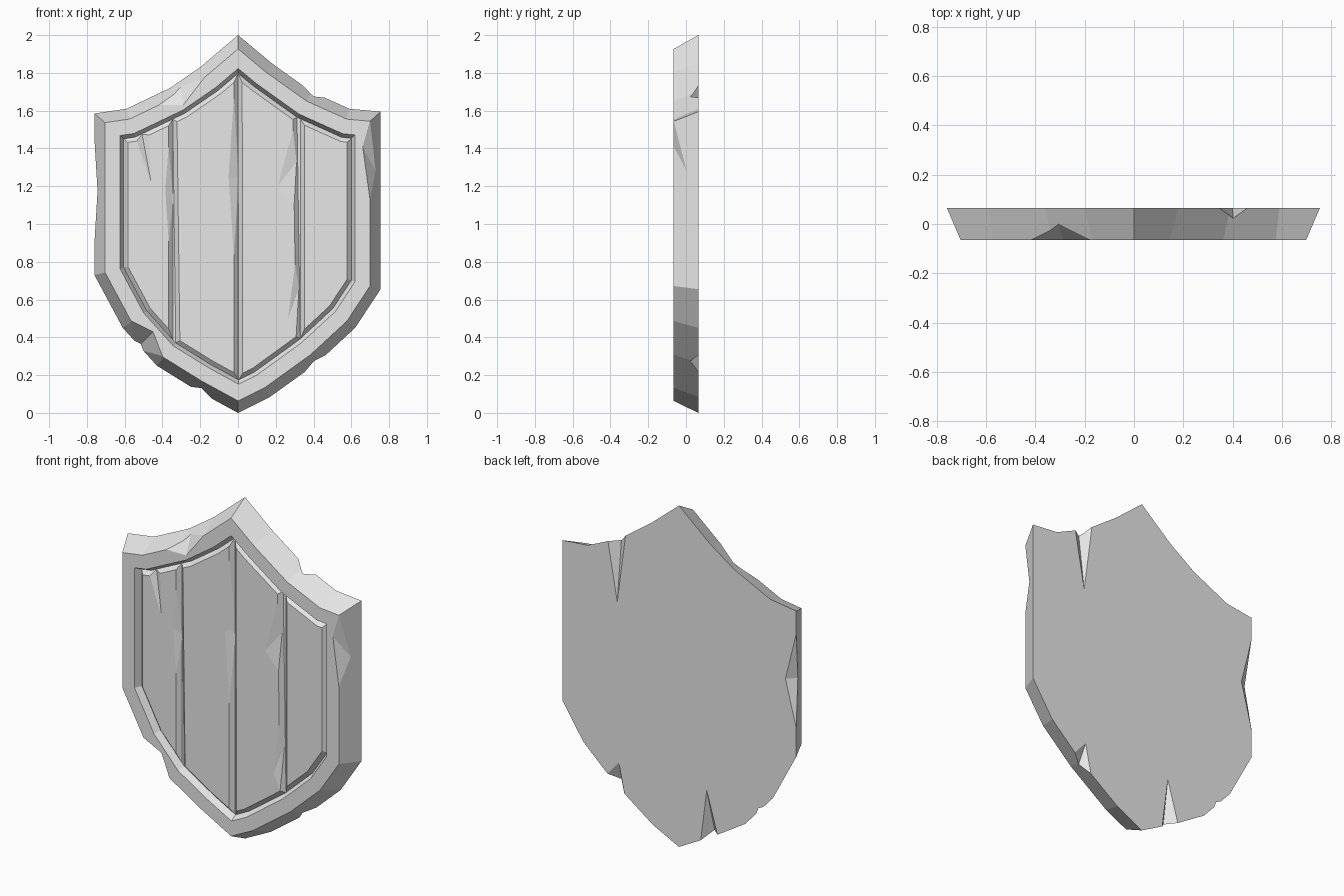
import bpy
import bmesh
from mathutils import Vector

start_cube = bpy.data.objects.get("Cube")
if start_cube:
    bpy.data.objects.remove(start_cube, do_unlink=True)

BACK, FRONT, FLOOR, PLANK = 0.065, -0.065, -0.027, -0.05

stone = bpy.data.materials.new("plain grey")
stone.use_nodes = True
grey = (0.8, 0.8, 0.8, 1)
stone.diffuse_color = grey
stone.node_tree.nodes["Principled BSDF"].inputs["Base Color"].default_value = grey


def inset(points, distance):
    """Mitred inset of a clockwise outline."""
    result = []
    for i, point in enumerate(points):
        before = (point - points[i - 1]).normalized()
        after = (points[(i + 1) % len(points)] - point).normalized()
        n1 = Vector((before.y, -before.x))
        n2 = Vector((after.y, -after.x))
        result.append(point + (n1 + n2) * distance / (1 + n1.dot(n2)))
    return result


def clip(points, limit, side):
    """Keep the part of an outline on one side of a vertical line."""
    kept = []
    for i, point in enumerate(points):
        last = points[i - 1]
        d_last, d = (last.x - limit) * side, (point.x - limit) * side
        if d_last * d < 0:
            kept.append(last.lerp(point, d_last / (d_last - d)))
        if d >= 0:
            kept.append(point)
    return [p for i, p in enumerate(kept) if (p - kept[i - 1]).length > 0.025]


def make_object(name, bm):
    bmesh.ops.recalc_face_normals(bm, faces=bm.faces[:])
    mesh = bpy.data.meshes.new(name)
    bm.to_mesh(mesh)
    bm.free()
    mesh.materials.append(stone)
    obj = bpy.data.objects.new(name, mesh)
    bpy.context.collection.objects.link(obj)
    return obj


def loft(name, *rings):
    """Closed solid through matching outlines, each at its own depth."""
    bm = bmesh.new()
    loops = [[bm.verts.new((p.x, y, p.y)) for p in ring] for ring, y in rings]
    for low, high in zip(loops, loops[1:]):
        for i in range(len(low)):
            bm.faces.new((low[i - 1], low[i], high[i], high[i - 1]))
    bm.faces.new(loops[0])
    bm.faces.new(loops[-1])
    return make_object(name, bm)


def chip(obj, surface, depth, apex, left, right):
    """Cut a tapering notch that opens from the apex towards the edge."""
    apex, left, right = Vector(apex), Vector(left), Vector(right)
    reach = 2.5
    middle = (left + right) / 2
    inward = depth if surface < 0 else -depth
    bm = bmesh.new()
    bm.verts.new((apex.x, surface, apex.y))
    for target, push in ((left, 0), (right, 0), (middle, inward), (middle, -inward)):
        p = apex + (target - apex) * reach
        bm.verts.new((p.x, surface + push * reach, p.y))
    bmesh.ops.convex_hull(bm, input=bm.verts[:])
    cutter = make_object("chip_cutter", bm)
    cutter.hide_render = True
    modifier = obj.modifiers.new("chip", 'BOOLEAN')
    modifier.operation = 'DIFFERENCE'
    modifier.solver = 'EXACT'
    modifier.object = cutter
    graph = bpy.context.evaluated_depsgraph_get()
    result = bpy.data.meshes.new_from_object(obj.evaluated_get(graph))
    obj.modifiers.clear()
    obj.data = result
    bpy.data.objects.remove(cutter, do_unlink=True)


# Shield outline, clockwise from the top point
outline = [Vector(p) for p in (
    (0, 2), (0.18, 1.85), (0.39, 1.7), (0.59, 1.61), (0.755, 1.595),
    (0.755, 0.655), (0.62, 0.45), (0.42, 0.265), (0.17, 0.085), (0, 0),
    (-0.22, 0.12), (-0.43, 0.25), (-0.61, 0.45), (-0.76, 0.73),
    (-0.76, 1.585), (-0.59, 1.61), (-0.36, 1.72), (-0.2, 1.83))]
bed = inset(outline, 0.155)

# Body with sloping sides, a flat rim and a sunken bed
frame = loft("shield_frame", (outline, BACK), (inset(outline, 0.056), FRONT),
             (inset(outline, 0.135), FRONT), (bed, FLOOR))

# Four bevelled planks with grooves between them
seams = [-1, -0.345, 0, 0.33, 1]
names = ["outer_right_plank", "inner_right_plank", "inner_left_plank", "outer_left_plank"]
planks = {}
for name, low, high in zip(names, seams, seams[1:]):
    shape = clip(clip(bed, low, 1), high, -1)
    planks[name] = loft(name, (shape, 0), (shape, FLOOR), (inset(shape, 0.022), PLANK))

# Battle damage on the back edge
chip(frame, BACK, 0.045, (0.4, 1.33), (0.345, 1.74), (0.46, 1.665))
chip(frame, BACK, 0.05, (0.39, 0.39), (0.46, 0.31), (0.35, 0.2))
chip(frame, BACK, 0.06, (-0.18, 0.38), (-0.25, 0.135), (-0.14, 0.07))
chip(frame, BACK, 0.05, (-0.69, 1.17), (-0.76, 1.45), (-0.76, 0.9))

# Battle damage on the front rim
chip(frame, FRONT, 0.045, (-0.29, 1.63), (-0.41, 1.63), (-0.19, 1.76))
chip(frame, FRONT, 0.07, (-0.45, 0.43), (-0.57, 0.49), (-0.4, 0.3))
chip(frame, FRONT, 0.04, (0.66, 1.41), (0.7, 1.55), (0.7, 1.12))

# Worn plank edges
chip(planks["outer_right_plank"], PLANK, 0.02, (-0.46, 1.22), (-0.54, 1.45), (-0.47, 1.47))
chip(planks["outer_right_plank"], PLANK, 0.015, (-0.385, 1.18), (-0.36, 1.5), (-0.36, 0.8))
chip(planks["inner_right_plank"], PLANK, 0.015, (-0.05, 1.25), (-0.02, 1.7), (-0.02, 0.8))
chip(planks["inner_left_plank"], PLANK, 0.015, (0.21, 1.2), (0.3, 1.53), (0.3, 1.1))
chip(planks["inner_left_plank"], PLANK, 0.015, (0.265, 0.5), (0.31, 0.85), (0.31, 0.4))
